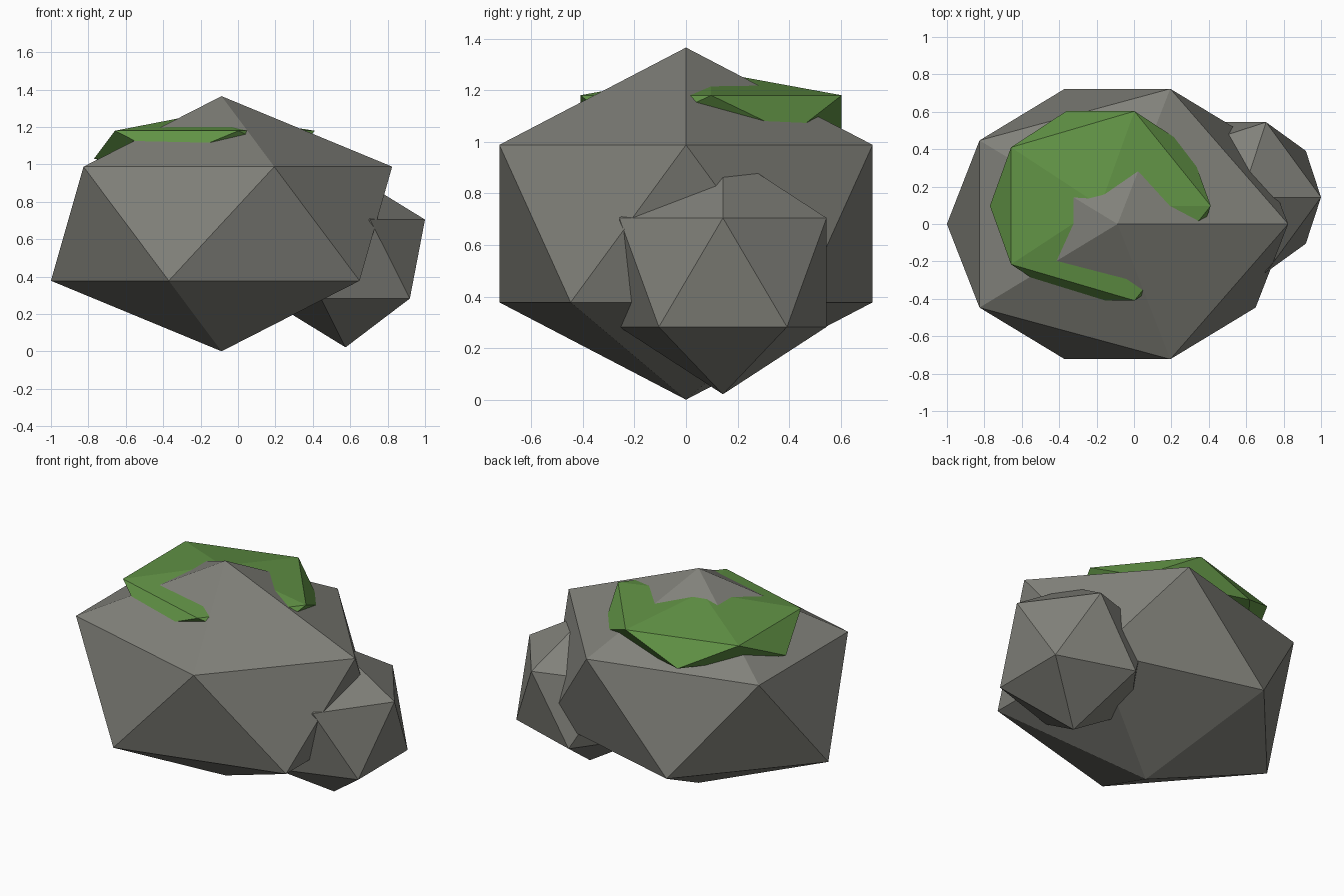
import bpy

if "Cube" in bpy.data.objects:
    bpy.data.objects.remove(bpy.data.objects["Cube"])


def paint(name, color):
    mat = bpy.data.materials.new(name)
    mat.diffuse_color = (*color, 1)
    mat.use_nodes = True
    mat.node_tree.nodes["Principled BSDF"].inputs["Base Color"].default_value = mat.diffuse_color
    return mat


def lump(name, center, radii, mat):
    """Flat-faced twenty-sided lump, stretched along each axis."""
    bpy.ops.mesh.primitive_ico_sphere_add(subdivisions=1, radius=1, location=center)
    ob = bpy.context.object
    ob.name = name
    ob.scale = radii
    bpy.ops.object.transform_apply(location=False, rotation=False, scale=True)
    bpy.ops.object.shade_flat()
    ob.data.materials.append(mat)


stone = paint("dark_stone", (0.22, 0.22, 0.195))
green = paint("moss_green", (0.12, 0.29, 0.06))

# Large boulder and the smaller stone leaning into its right side
lump("boulder", (-0.088, 0, 0.683), (1.02, 0.85, 0.682), stone)
lump("side_stone", (0.575, 0.143, 0.494), (0.475, 0.472, 0.472), stone)

# Flattened moss cap that the boulder's peak pokes through
lump("moss_patch", (-0.18, 0.097, 1.105), (0.66, 0.595, 0.168), green)
